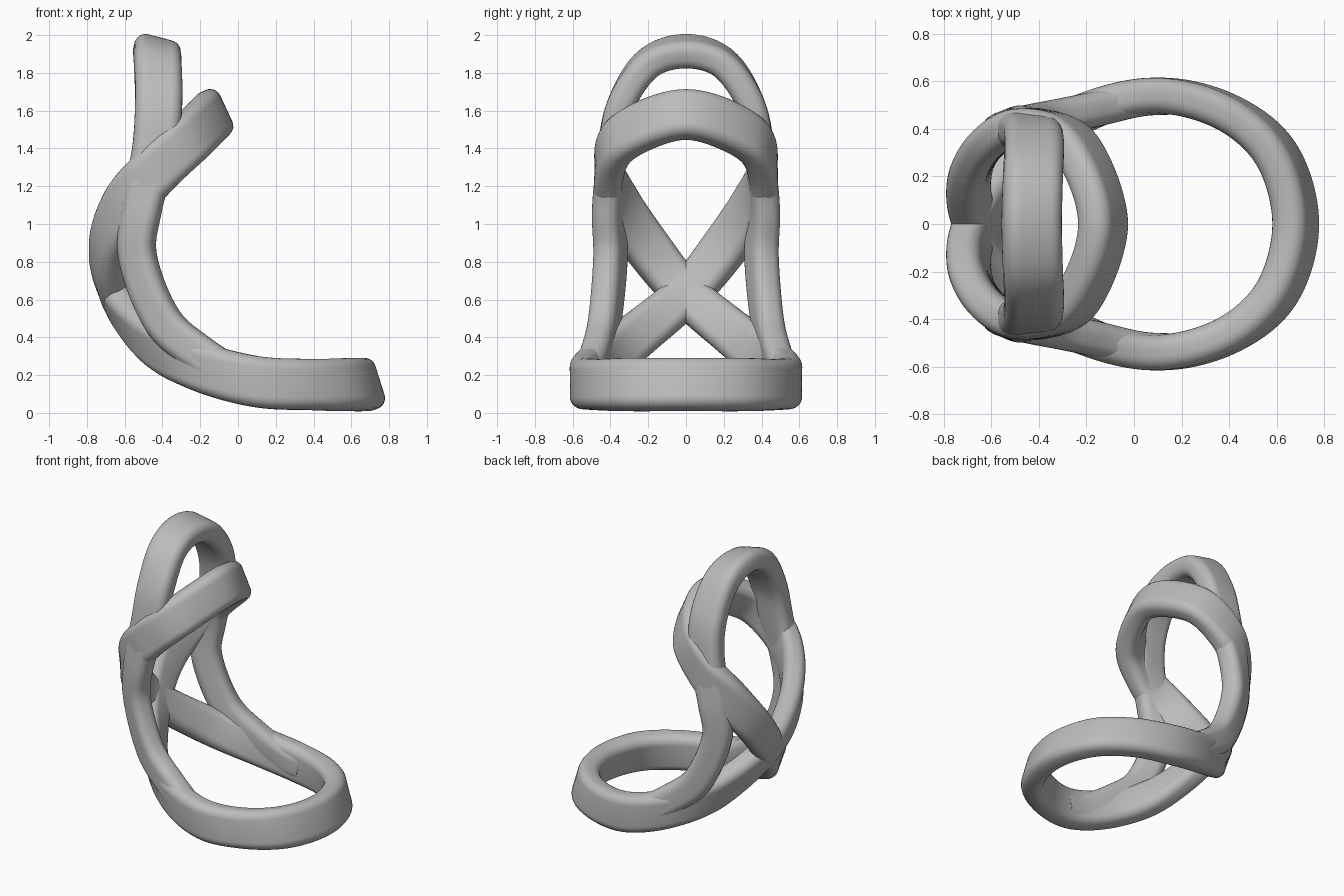
import bpy, bmesh, math
from mathutils import Vector

cube = bpy.data.objects.get("Cube")
if cube:
    bpy.data.objects.remove(cube)

grey = bpy.data.materials.new("plain grey")
grey.use_nodes = True
grey.diffuse_color = (0.5, 0.5, 0.5, 1)
grey.node_tree.nodes["Principled BSDF"].inputs["Base Color"].default_value = (0.5, 0.5, 0.5, 1)


def section(width, thick, radius=0.06, steps=6):
    """Rounded rectangle, as (along width, along normal) pairs."""
    out = []
    for k, (sx, sy) in enumerate([(1, 1), (-1, 1), (-1, -1), (1, -1)]):
        for i in range(steps + 1):
            a = math.pi / 2 * (k + i / steps)
            out.append((sx * (width / 2 - radius) + radius * math.cos(a),
                        sy * (thick / 2 - radius) + radius * math.sin(a)))
    return out


def spline(keys, closed, steps=12):
    """Catmull-Rom through keys of (position, outward normal, width)."""
    n = len(keys)
    pick = (lambda i: keys[i % n]) if closed else (lambda i: keys[max(0, min(n - 1, i))])
    out = []
    for i in range(n if closed else n - 1):
        for s in range(steps):
            t = s / steps
            w = (-t + 2*t*t - t**3, 2 - 5*t*t + 3*t**3, t + 4*t*t - 3*t**3, t**3 - t*t)
            four = [pick(i + j - 1) for j in range(4)]
            out.append([sum((k[c] * f / 2 for k, f in zip(four, w)), start)
                        for c, start in enumerate((Vector((0, 0, 0)), Vector((0, 0, 0)), 0.0))])
    if not closed:
        out.append(keys[-1])
    return out


def band(name, half, closed, thick=0.15):
    """Sweep a band along a half path and its mirror image in y."""
    keys = [(Vector(p), Vector(n).normalized(), w) for p, n, w in half]
    flip = lambda v: Vector((v.x, -v.y, v.z))
    back = [(flip(p), flip(n), w) for p, n, w in reversed(keys)]
    keys += back[1:-1] if closed else back[1:]
    path = spline(keys, closed)
    bm = bmesh.new()
    rings, n = [], len(path)
    for i, (p, normal, width) in enumerate(path):
        a, b = (i - 1, (i + 1) % n) if closed else (max(0, i - 1), min(n - 1, i + 1))
        tangent = (path[b][0] - path[a][0]).normalized()
        normal = (normal - tangent * normal.dot(tangent)).normalized()
        side = normal.cross(tangent)
        rings.append([bm.verts.new(p + side * u + normal * v) for u, v in section(width, thick)])
    for i in range(n if closed else n - 1):
        r, s = rings[i], rings[(i + 1) % n]
        for j in range(len(r)):
            k = (j + 1) % len(r)
            bm.faces.new((r[j], r[k], s[k], s[j]))
    if not closed:
        bm.faces.new(rings[0])
        bm.faces.new(rings[-1])
    bmesh.ops.recalc_face_normals(bm, faces=bm.faces)
    mesh = bpy.data.meshes.new(name)
    bm.to_mesh(mesh)
    bm.free()
    mesh.materials.append(grey)
    obj = bpy.data.objects.new(name, mesh)
    bpy.context.collection.objects.link(obj)
    bpy.ops.object.select_all(action="DESELECT")
    obj.select_set(True)
    bpy.context.view_layer.objects.active = obj
    bpy.ops.object.shade_smooth_by_angle(angle=math.radians(40))


# Double loop: low front ring, crossing at the back, tilted upper ring
band("crossing_loop", [
    ((0.68, 0, 0.15), (0.95, 0, 0.3), 0.28),
    ((0.6, 0.29, 0.15), (0.83, 0.5, 0.25), 0.28),
    ((0.39, 0.47, 0.15), (0.45, 0.85, 0.1), 0.27),
    ((0.1, 0.54, 0.165), (0, 1, 0), 0.27),
    ((-0.2, 0.47, 0.245), (-0.3, 0.9, -0.15), 0.26),
    ((-0.46, 0.3, 0.38), (-0.65, 0.6, -0.35), 0.25),
    ((-0.66, 0, 0.63), (-0.95, 0, -0.3), 0.23),
    ((-0.69, -0.2, 0.87), (-0.9, -0.45, -0.05), 0.25),
    ((-0.6, -0.35, 1.09), (-0.6, -0.8, 0), 0.27),
    ((-0.44, -0.41, 1.28), (0, -1, 0), 0.27),
    ((-0.25, -0.33, 1.46), (0.5, -0.8, 0.2), 0.27),
    ((-0.13, 0, 1.58), (0.9, 0, 0.42), 0.27),
], True)

# Tall arch whose legs sweep forward into the low ring
band("tall_arch", [
    ((0.15, 0.535, 0.16), (0, 1, 0), 0.2),
    ((0, 0.525, 0.19), (0, 1, 0), 0.2),
    ((-0.2, 0.475, 0.31), (-0.2, 0.95, 0), 0.2),
    ((-0.4, 0.43, 0.49), (-0.35, 0.9, 0), 0.2),
    ((-0.53, 0.4, 0.82), (-0.45, 0.9, 0), 0.2),
    ((-0.51, 0.41, 1.08), (-0.3, 0.95, 0), 0.21),
    ((-0.44, 0.39, 1.4), (0, 1, 0), 0.24),
    ((-0.42, 0.34, 1.64), (0, 0.95, 0.2), 0.25),
    ((-0.425, 0.2, 1.85), (0.15, 0.6, 0.75), 0.25),
    ((-0.43, 0, 1.915), (0.25, 0, 0.95), 0.25),
], False)
